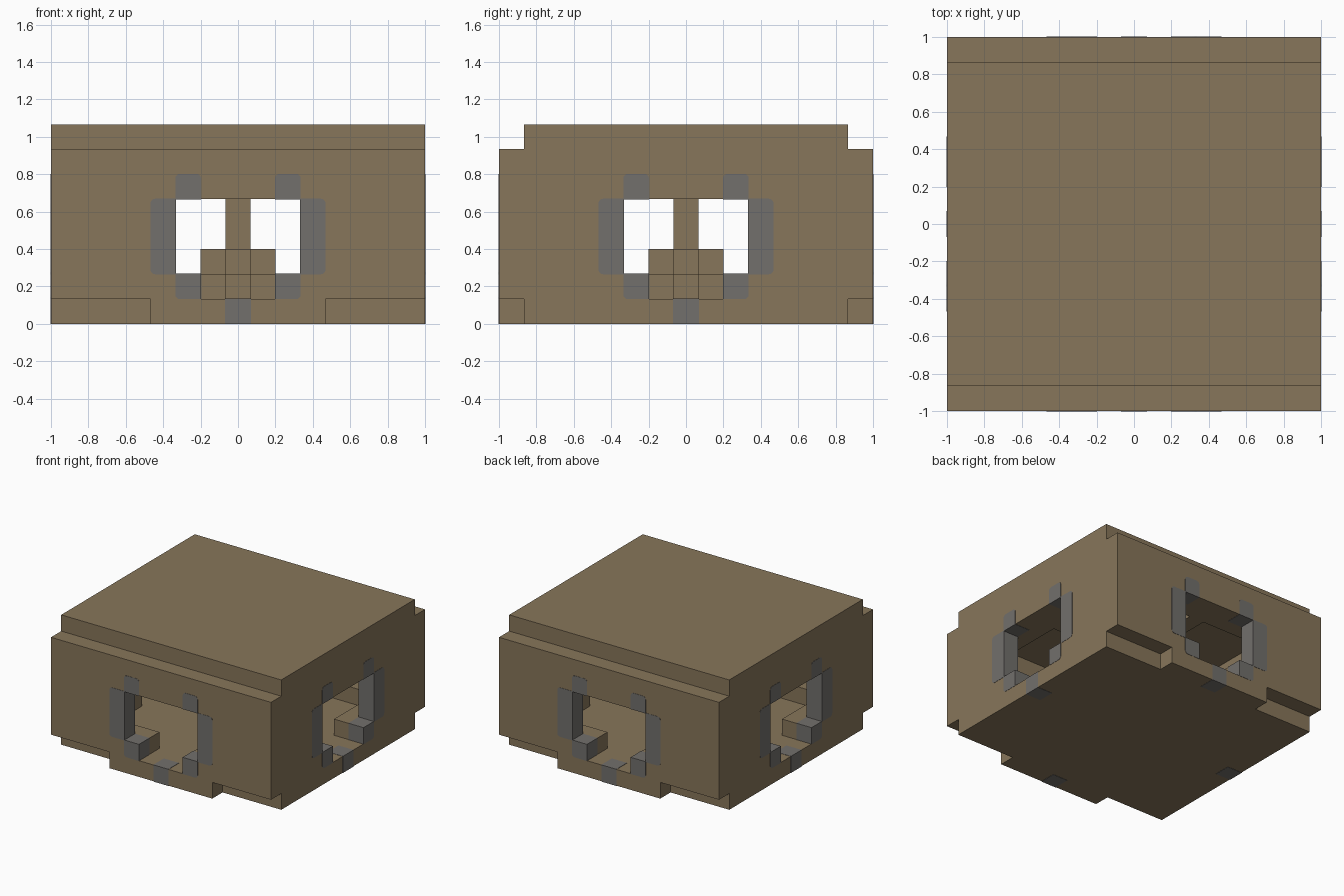
import bpy, bmesh
from mathutils import Matrix, Vector

if "Cube" in bpy.data.objects:
    bpy.data.objects.remove(bpy.data.objects["Cube"], do_unlink=True)

U = 2 / 15        # one block
EPS = 0.002       # how far the grey stones stand proud


def material(name, rgb):
    m = bpy.data.materials.new(name)
    m.use_nodes = True
    colour = (*rgb, 1)
    m.diffuse_color = colour
    m.node_tree.nodes["Principled BSDF"].inputs["Base Color"].default_value = colour
    return m


TAN = material("tan_stone", (0.242, 0.18, 0.103))
GREY = material("grey_stone", (0.168, 0.16, 0.15))


def add_box(bm, x, y, z, grow=0.0):
    """Add a box from ranges in blocks; return its vertices."""
    lo = Vector((x[0], y[0], z[0])) * U - Vector((grow,) * 3)
    hi = Vector((x[1], y[1], z[1])) * U + Vector((grow,) * 3)
    mat = Matrix.Translation((lo + hi) / 2) @ Matrix.Diagonal((*(hi - lo), 1))
    return bmesh.ops.create_cube(bm, size=1, matrix=mat)["verts"]


def finish(name, bm, mat):
    mesh = bpy.data.meshes.new(name)
    bm.to_mesh(mesh)
    bm.free()
    mesh.materials.append(mat)
    obj = bpy.data.objects.new(name, mesh)
    bpy.context.collection.objects.link(obj)
    return obj


def box(name, x, y, z):
    bm = bmesh.new()
    add_box(bm, x, y, z)
    return finish(name, bm, TAN)


def cut(target, x, y, z):
    cutter = box("cutter", x, y, z)
    mod = target.modifiers.new("cut", "BOOLEAN")
    mod.operation = "DIFFERENCE"
    mod.solver = "EXACT"
    mod.object = cutter
    bpy.context.view_layer.objects.active = target
    bpy.ops.object.modifier_apply(modifier=mod.name)
    bpy.data.objects.remove(cutter, do_unlink=True)


def span(a, b, s):
    return (a, b) if s > 0 else (-b, -a)


def mid(a):
    return (-a, a)


# Outer block with stepped top edges and notched bottom corners
body = box("body", mid(7.5), mid(7.5), (0, 8))
for sy in (-1, 1):
    cut(body, mid(9), span(6.5, 9, sy), (7, 9))
    for sx in (-1, 1):
        cut(body, span(3.5, 9, sx), span(6.5, 9, sy), (-1, 1))

# Hollow room, narrower at the floor, with four ceiling recesses
cut(body, mid(6.5), mid(6.5), (2, 5))
cut(body, mid(5.5), mid(5.5), (1, 3))
for sx in (-1, 1):
    for sy in (-1, 1):
        cut(body, span(0.5, 5.5, sx), span(0.5, 5.5, sy), (4, 6))

# Openings through all four walls
for half, z in ((2.5, (2, 5)), (1.5, (1, 3))):
    cut(body, mid(half), mid(9), z)
    cut(body, mid(9), mid(half), z)

# Central pillar on a stepped cross base
box("pillar", mid(0.5), mid(0.5), (1, 5))
box("pillar_base", mid(1.5), mid(1.5), (1, 2))
box("base_arm_long_x", mid(2.5), mid(0.5), (1, 2))
box("base_arm_long_y", mid(0.5), mid(2.5), (1, 2))
box("base_arm_x", mid(1.5), mid(0.5), (1, 3))
box("base_arm_y", mid(0.5), mid(1.5), (1, 3))


# Grey stones round each opening, with softened outer corners
def stones(name, turn):
    bm = bmesh.new()
    depth = (-7.5, -6.5)
    add_box(bm, mid(0.5), depth, (0, 1), EPS)
    for s in (-1, 1):
        add_box(bm, span(2.5, 3.5, s), depth, (2, 5), EPS)
        add_box(bm, span(1.5, 2.5, s), depth, (5, 6), EPS)
        add_box(bm, span(1.5, 2.5, s), depth, (1, 2), EPS)

    def soft(e):
        a, b = (v.co for v in e.verts)
        if abs(a.y - b.y) < U / 2:
            return False
        x, z = abs(a.x) / U, a.z / U
        return x > 3 or z > 5.5 or (z < 1.5 and x > 2)

    bmesh.ops.bevel(bm, geom=[e for e in bm.edges if soft(e)], offset=0.025,
                    segments=3, profile=0.5, affect="EDGES")
    bm.transform(Matrix.Rotation(turn * 1.5707963, 4, "Z"))
    finish(name, bm, GREY)


for turn, side in enumerate(("front", "left", "back", "right")):
    stones(side + "_opening_stones", turn)
